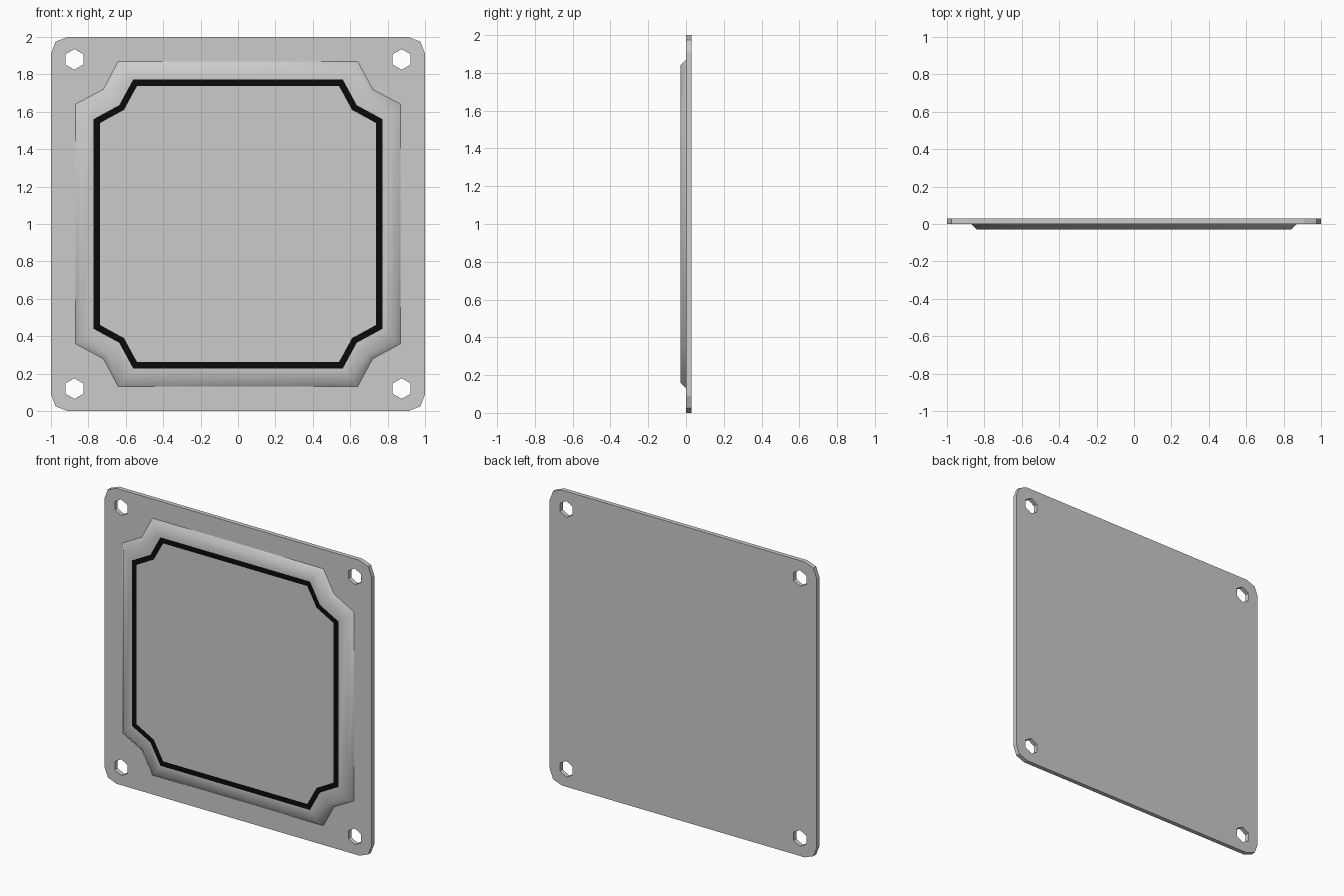
import bpy, bmesh, math

if "Cube" in bpy.data.objects:
    bpy.data.objects.remove(bpy.data.objects["Cube"])

FRONT, MID, BACK = -0.03, 0.0, 0.03


def mirrored(corner):
    """Repeat the top right corner points (x, z from the centre) in all four corners."""
    pts = []
    for sx, sz in ((1, 1), (1, -1), (-1, -1), (-1, 1)):
        part = [(x * sx, z * sz) for x, z in corner]
        pts += part if sx * sz > 0 else part[::-1]
    return pts


def notched(side, shoulder, notch):
    return mirrored([(shoulder, side), (notch, notch), (side, shoulder)])


def add_loop(bm, pts, y):
    return [bm.verts.new((x, y, z + 1)) for x, z in pts]


def finish(name, bm, smooth=False):
    me = bpy.data.meshes.new(name)
    bm.to_mesh(me)
    bm.free()
    for p in me.polygons:
        p.use_smooth = smooth
    ob = bpy.data.objects.new(name, me)
    bpy.context.collection.objects.link(ob)
    return ob


def band(name, loops, smooth=False):
    """Bridge a row of (outline, y) loops, running from outside to inside."""
    bm = bmesh.new()
    rings = [add_loop(bm, pts, y) for pts, y in loops]
    for a, b in zip(rings, rings[1:]):
        n = len(a)
        for i in range(n):
            j = (i + 1) % n
            bm.faces.new((a[i], b[i], b[j], a[j]))
    bm.normal_update()
    if sum(f.normal.y for f in bm.faces) > 0:
        bmesh.ops.reverse_faces(bm, faces=bm.faces[:])
    return finish(name, bm, smooth)


# Back plate with clipped corners and four hexagonal screw holes
bm = bmesh.new()
outlines = [mirrored([(0.91, 1), (0.975, 0.975), (1, 0.91)])]
for sx in (-1, 1):
    for sz in (-1, 1):
        outlines.append([(sx * 0.875 + 0.055 * math.sin(i * math.pi / 3),
                          sz * 0.88 + 0.055 * math.cos(i * math.pi / 3)) for i in range(6)])
edges = []
for pts in outlines:
    vs = add_loop(bm, pts, MID)
    edges += [bm.edges.new((vs[i - 1], vs[i])) for i in range(len(vs))]
bmesh.ops.triangle_fill(bm, edges=edges, use_beauty=True, normal=(0, -1, 0))
ext = bmesh.ops.extrude_face_region(bm, geom=bm.faces[:], use_keep_orig=True)
bmesh.ops.translate(bm, vec=(0, BACK - MID, 0),
                    verts=[v for v in ext["geom"] if isinstance(v, bmesh.types.BMVert)])
bmesh.ops.recalc_face_normals(bm, faces=bm.faces[:])
finish("back_plate", bm)

# Raised rim with a soft shaded bevel
base = notched(0.87, 0.64, 0.72)
top = notched(0.84, 0.615, 0.695)
seam_outer = notched(0.773, 0.56, 0.635)
seam_inner = notched(0.738, 0.54, 0.61)
band("raised_rim", [(base, MID), (top, FRONT), (seam_outer, FRONT)], smooth=True)

# Black seal strip
seal = band("seal_strip", [(seam_outer, FRONT), (seam_inner, FRONT)])
black = bpy.data.materials.new("black_rubber")
black.diffuse_color = (0.003, 0.003, 0.003, 1)
black.use_nodes = True
black.node_tree.nodes["Principled BSDF"].inputs["Base Color"].default_value = black.diffuse_color
seal.data.materials.append(black)

# Flat centre panel
bm = bmesh.new()
face = bm.faces.new(add_loop(bm, seam_inner, FRONT))
face.normal_update()
if face.normal.y > 0:
    face.normal_flip()
finish("centre_panel", bm)
